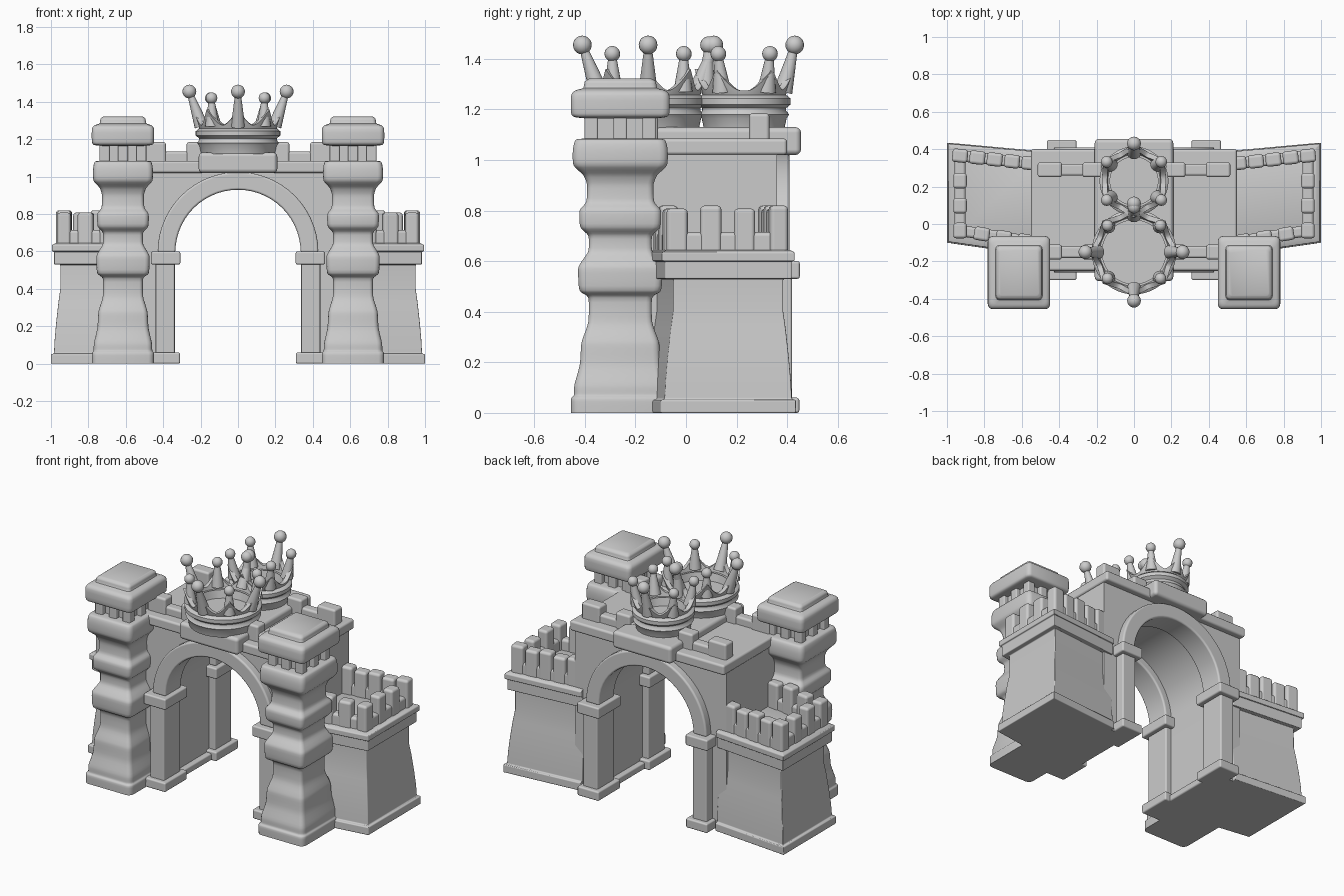
import bpy, bmesh
from math import sin, cos, pi, radians
from mathutils import Vector, Matrix

if "Cube" in bpy.data.objects:
    bpy.data.objects.remove(bpy.data.objects["Cube"])


def finish(bm, name, bevel=0.0, mirror=False, angle=40):
    bmesh.ops.recalc_face_normals(bm, faces=bm.faces)
    me = bpy.data.meshes.new(name)
    bm.to_mesh(me)
    bm.free()
    ob = bpy.data.objects.new(name, me)
    bpy.context.collection.objects.link(ob)
    me.shade_smooth()
    if bevel:
        b = ob.modifiers.new("Bevel", 'BEVEL')
        b.width, b.segments, b.limit_method = bevel, 3, 'ANGLE'
        b.angle_limit = radians(35)
        b.harden_normals = True
    else:
        me.set_sharp_from_angle(angle=radians(angle))
    if mirror:
        m = ob.modifiers.new("Mirror", 'MIRROR')
        m.use_mirror_merge = False
    return ob


def add_box(bm, x0, x1, y0, y1, z0, z1, rot=0.0):
    mat = (Matrix.Translation(((x0 + x1) / 2, (y0 + y1) / 2, (z0 + z1) / 2))
           @ Matrix.Rotation(rot, 4, 'Z') @ Matrix.Diagonal((x1 - x0, y1 - y0, z1 - z0, 1)))
    bmesh.ops.create_cube(bm, size=1, matrix=mat)


def loft(bm, loops, cap=True, closed=False):
    rows = [[bm.verts.new(p) for p in loop] for loop in loops]
    n = len(rows[0])
    pairs = list(zip(rows, rows[1:])) + ([(rows[-1], rows[0])] if closed else [])
    for a, b in pairs:
        for i in range(n):
            j = (i + 1) % n
            bm.faces.new((a[i], a[j], b[j], b[i]))
    if cap and not closed:
        bm.faces.new(rows[0])
        bm.faces.new(rows[-1])


def prism(bm, pts, y0, y1):
    loft(bm, [[(x, y, z) for x, z in pts] for y in (y0, y1)])


SPRING = 0.595


def arc(r, n=28):
    return [(r * cos(pi * i / n), SPRING + r * sin(pi * i / n)) for i in range(n + 1)]


# gate body with arched passage
bm = bmesh.new()
prism(bm, [(0.54, 0), (0.54, 1.03), (-0.54, 1.03), (-0.54, 0), (-0.38, 0)]
      + arc(0.38)[::-1] + [(0.38, 0)], -0.21, 0.36)
finish(bm, "gate_body")

# arch rings, front and back
bm = bmesh.new()
for y0, y1 in ((-0.26, -0.10), (0.25, 0.41)):
    prism(bm, arc(0.43) + arc(0.335)[::-1], y0, y1)
finish(bm, "arch_rings", 0.012)

# pilasters with bases and capitals
bm = bmesh.new()
for a, b in ((-0.27, -0.10), (0.25, 0.42)):
    add_box(bm, 0.338, 0.44, a, b, 0, 0.56)
    for g, z0, z1 in ((0.028, 0, 0.06), (0.03, 0.53, 0.60)):
        add_box(bm, 0.338 - g, 0.435 + g, a - g, b + g, z0, z1)
add_box(bm, 0.345, 0.45, -0.12, 0.27, 0, 0.045)
finish(bm, "pilasters", 0.01, True)

# cornice and roof parapets
bm = bmesh.new()
add_box(bm, -0.55, 0.55, -0.25, 0.40, 1.02, 1.085)
finish(bm, "cornice", 0.014)
bm = bmesh.new()
for y0, y1 in ((-0.19, -0.11), (0.25, 0.33)):
    add_box(bm, 0.15, 0.51, y0 + 0.008, y1 - 0.008, 1.07, 1.135)
    for x0, x1 in ((0.17, 0.275), (0.385, 0.515)):
        add_box(bm, x0, x1, y0, y1, 1.07, 1.185)
finish(bm, "roof_parapets", 0.014, True)

# central slab over the arch, under the crowns
bm = bmesh.new()
add_box(bm, -0.21, 0.21, -0.305, 0.455, 1.02, 1.13)
finish(bm, "central_slab", 0.022)


# corner towers: rounded square sections
def rounded_square(h, z, k=0.18, cx=0.615, cy=-0.26, sy=1.17):
    pts = []
    for q in range(4):
        for s in range(4):
            a = pi / 2 * (q + s / 3)
            c, d = pi / 4 + q * pi / 2, h * k
            ox = (h - d) * (1 if cos(c) > 0 else -1)
            oy = (h - d) * (1 if sin(c) > 0 else -1)
            pts.append((cx + ox + d * cos(a), cy + sy * (oy + d * sin(a)), z))
    return pts


def smooth_profile(p, n=4):
    # rounds the turned profile with a spline through its points
    out = []
    for i in range(len(p) - 1):
        q = [Vector(p[max(0, min(len(p) - 1, i + k))]) for k in (-1, 0, 1, 2)]
        for s in range(n):
            t = s / n
            h = (2 * t**3 - 3 * t * t + 1, t**3 - 2 * t * t + t, 3 * t * t - 2 * t**3, t**3 - t * t)
            m0, m1 = (q[2] - q[0]) * 0.35, (q[3] - q[1]) * 0.35
            out.append(q[1] * h[0] + m0 * h[1] + q[2] * h[2] + m1 * h[3])
    return out + [Vector(p[-1])]


shaft = [(.166, 0), (.166, .055), (.157, .07), (.155, .11), (.137, .19), (.132, .27), (.125, .30),
         (.108, .36), (.108, .455), (.138, .485), (.142, .57), (.13, .60), (.108, .64),
         (.108, .70), (.135, .735), (.137, .80), (.115, .835), (.112, .90), (.125, .94),
         (.158, .98), (.16, 1.04), (.15, 1.08), (.11, 1.085)]
bm = bmesh.new()
loft(bm, [rounded_square(h, z) for h, z in smooth_profile(shaft)])
finish(bm, "tower_shafts", mirror=True)

# tower lantern stage: core plus small pillars
bm = bmesh.new()
add_box(bm, 0.52, 0.71, -0.37, -0.15, 1.06, 1.2)
for i in (-1, 0, 1):
    for j in (-1, 0, 1):
        if i or j:
            x, y, w = 0.615 + i * 0.098, -0.26 + j * 0.115, 0.027
            add_box(bm, x - w, x + w, y - w, y + w, 1.06, 1.2)
finish(bm, "tower_necks", 0.008, True)

cap = [(.12, 1.165), (.155, 1.17), (.166, 1.185), (.166, 1.255), (.152, 1.275), (.125, 1.285),
       (.12, 1.31), (.105, 1.322)]
bm = bmesh.new()
loft(bm, [rounded_square(h, z, 0.15) for h, z in smooth_profile(cap, 3)])
finish(bm, "tower_caps", mirror=True)


# side wings: skewed plan, tapered walls, cornice
def wing_section(e, z):
    return [(0.48, -0.125 - e, z), (0.95 + e, -0.05 - e, z), (0.95 + e, 0.385 + e, z), (0.48, 0.338 + e, z)]


bm = bmesh.new()
loft(bm, [wing_section(e, z) for e, z in (
    (.05, 0), (.05, .05), (.034, .055), (.03, .13), (.022, .22), (.01, .33), (0, .40), (0, .53),
    (.033, .53), (.033, .60), (.045, .60), (.045, .635), (.025, .645))])
finish(bm, "wing_walls", 0.008, True)

# wing battlements: low wall and merlons along three sides
bm = bmesh.new()
sides = (((0.56, 0.325), (0.93, 0.365), 5), ((0.93, 0.365), (0.93, -0.035), 4), ((0.93, -0.035), (0.58, -0.09), 4))
for k, (a, b, n) in enumerate(sides):
    a, b = Vector(a), Vector(b)
    d = b - a
    rot = Vector((1, 0)).angle_signed(d) * -1
    m, L = (a + b) / 2, d.length
    add_box(bm, m.x - L / 2 - .025, m.x + L / 2 + .025, m.y - .03, m.y + .03, .62, .715, rot)
    for i in range(n):
        if k and i == 0:
            continue
        p = a + d * (i / (n - 1))
        w, top = 0.042, 0.82 - 0.012 * (i % 2)
        add_box(bm, p.x - w, p.x + w, p.y - .036, p.y + .036, .63, top, rot)
finish(bm, "wing_battlements", 0.017, True)


# crowns: lathed band, zigzag wall, spikes with ball tips
def crown(name, cy, r, spikes):
    def pt(rad, a, z):
        return Vector((rad * cos(a), cy + rad * sin(a), z))
    N = 96
    ang = [2 * pi * i / N for i in range(N)]
    bm = bmesh.new()
    band = [(0.0, 1.12), (.01, 1.165), (.02, 1.18), (.008, 1.195), (.008, 1.205), (.026, 1.22),
            (.026, 1.243), (.008, 1.258), (-.03, 1.255)]
    loft(bm, [[pt(r + o, a, z) for a in ang] for o, z in band], cap=False)
    bm.faces.new([bm.verts.new(pt(r - .01, a, 1.20)) for a in ang])
    tips = [radians(s[0]) for s in spikes]

    def rim(a):
        d = min(abs((a - t + pi) % (2 * pi) - pi) for t in tips)
        f = max(0, 1 - d / (pi / len(tips)))
        return 1.275 + 0.085 * f ** 1.7
    loops = [[pt(r + .002, a, 1.24) for a in ang],
             [pt(r + .002 + (rim(a) - 1.24) * .3, a, rim(a)) for a in ang],
             [pt(r - .025 + (rim(a) - 1.24) * .3, a, rim(a)) for a in ang],
             [pt(r - .032, a, 1.19) for a in ang]]
    loft(bm, loops, closed=True)
    for deg, reach, z, ball in spikes:
        a = radians(deg)
        base, tip = pt(r - .005, a, 1.27), pt(reach, a, z)
        v = tip - base
        mat = Matrix.Translation((base + tip) / 2) @ v.to_track_quat('Z', 'Y').to_matrix().to_4x4()
        bmesh.ops.create_cone(bm, cap_ends=True, segments=16, radius1=.038, radius2=.014, depth=v.length, matrix=mat)
        bmesh.ops.create_uvsphere(bm, u_segments=16, v_segments=10, radius=ball,
                                  matrix=Matrix.Translation(tip))
    finish(bm, name, angle=50)


crown("front_crown", -0.15, 0.20,
      [(45 * i, 0.26 if i % 2 == 0 else 0.2, 1.455 if i % 2 == 0 else 1.42, 0.037 if i % 2 == 0 else 0.031)
       for i in range(8)])
crown("back_crown", 0.23, 0.158,
      [(90, 0.2, 1.455, 0.037), (270, 0.14, 1.455, 0.034)]
      + [(d, 0.178, 1.42, 0.031) for d in (35, 145, 215, 325)])
